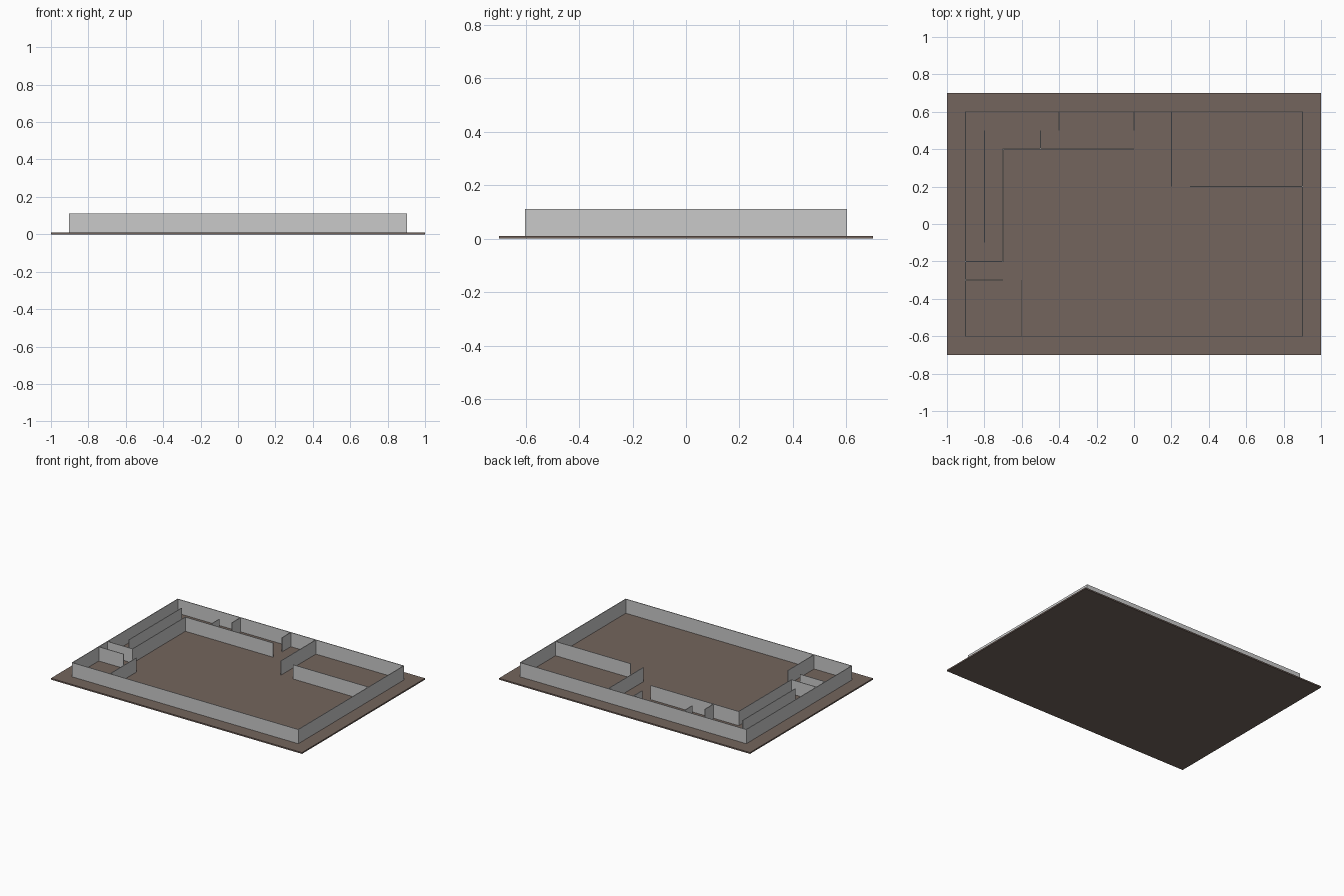
import bpy
import bmesh

if "Cube" in bpy.data.objects:
    bpy.data.objects.remove(bpy.data.objects["Cube"])

T = 0.005            # wall thickness
FLOOR, TOP = 0.01, 0.112


def material(name, rgb):
    m = bpy.data.materials.new(name)
    m.diffuse_color = (*rgb, 1.0)
    m.use_nodes = True
    m.node_tree.nodes["Principled BSDF"].inputs["Base Color"].default_value = m.diffuse_color
    return m


brown = material("brown floor", (0.175, 0.130, 0.109))
grey = material("light grey wall", (0.59, 0.59, 0.59))


def box(name, lo, hi, mat):
    """Axis-aligned box between two corners."""
    bm = bmesh.new()
    bmesh.ops.create_cube(bm, size=1)
    for v in bm.verts:
        v.co = [(a + b) / 2 + c * (b - a) for a, b, c in zip(lo, hi, v.co)]
    me = bpy.data.meshes.new(name)
    bm.to_mesh(me)
    bm.free()
    me.materials.append(mat)
    ob = bpy.data.objects.new(name, me)
    bpy.context.collection.objects.link(ob)
    return ob


def wall_x(name, y, x0, x1):
    """Wall running along x."""
    box(name, (x0, y - T / 2, FLOOR), (x1, y + T / 2, TOP), grey)


def wall_y(name, x, y0, y1):
    """Wall running along y."""
    box(name, (x - T / 2, y0, FLOOR), (x + T / 2, y1, TOP), grey)


h = T / 2

# floor slab
box("floor_slab", (-1, -0.7, 0), (1, 0.7, FLOOR), brown)

# outer walls
for side, s in (("front", -1), ("back", 1)):
    wall_x(f"{side}_outer_wall", 0.6 * s, -0.9 - h, 0.9 + h)
for side, s in (("left", -1), ("right", 1)):
    wall_y(f"{side}_outer_wall", 0.9 * s, -0.6 + h, 0.6 - h)

# front left room
wall_x("front_left_room_back", -0.3, -0.9 + h, -0.7)
wall_y("front_left_room_side", -0.6, -0.6 + h, -0.3)

# left corridor
wall_x("corridor_front", -0.2, -0.9 + h, -0.7 - h)
wall_y("corridor_divider", -0.8, -0.1, 0.5)
wall_y("corridor_side", -0.7, -0.2 - h, 0.4 - h)

# back corridor with short baffles
wall_x("back_corridor_wall", 0.4, -0.7 - h, 0.0)
wall_y("baffle_inner", -0.5, 0.4 + h, 0.5)
for i, x in enumerate((-0.4, 0.0)):
    wall_y(f"baffle_outer_{i + 1}", x, 0.5, 0.6 - h)

# back right room
wall_y("back_right_room_side", 0.2, 0.2, 0.6 - h)
wall_x("back_right_room_front", 0.2, 0.3, 0.9 - h)
